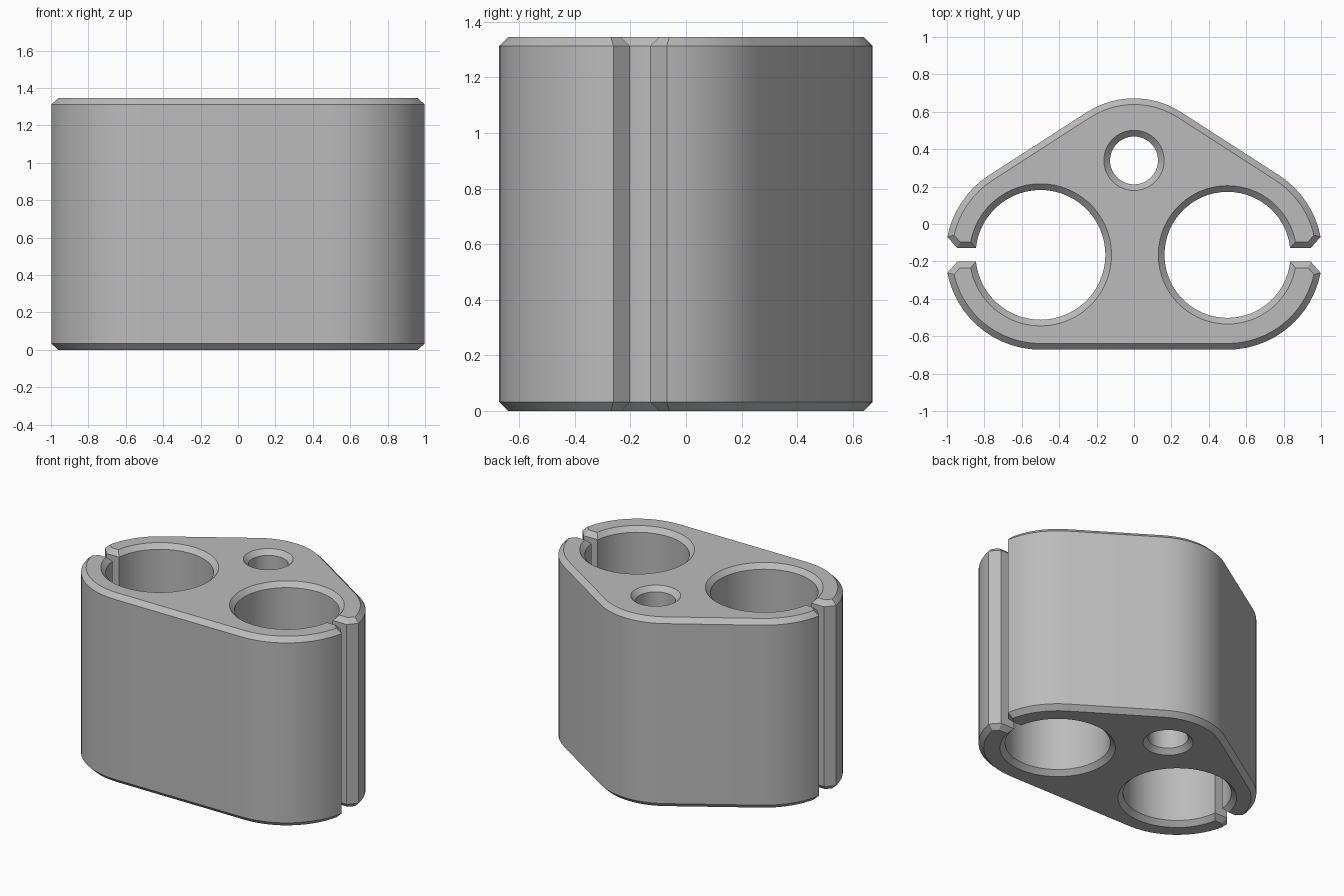
import bpy
import bmesh
from math import asin, cos, sin, radians, degrees
from mathutils import Vector

if "Cube" in bpy.data.objects:
    bpy.data.objects.remove(bpy.data.objects["Cube"], do_unlink=True)

HEIGHT, CHAMFER = 1.345, 0.033
LOBE_X, LOBE_Y, LOBE_R = 0.5, -0.165, 0.507      # two side lobes
BACK_Y, BACK_R = 0.207, 0.465                    # rounded back
LEFT_HOLE_R, RIGHT_HOLE_R = 0.337, 0.347
PIN_Y, PIN_R = 0.34, 0.128
GAP, GAP_X, LIP = 0.036, 0.945, 0.096            # slot half width, lip chamfer
TANGENT = 56.8                                   # direction of the slanted sides
STEP = 6


def arc(cx, cy, r, start, end):
    n = max(2, round(abs(end - start) / STEP))
    angles = [radians(start + (end - start) * i / n) for i in range(n + 1)]
    return [Vector((cx + r * cos(a), cy + r * sin(a))) for a in angles]


def inset(points, d):
    """Move a closed outline into the material, keeping mitred corners."""
    result = []
    for i, p in enumerate(points):
        a = (p - points[i - 1]).normalized()
        b = (points[(i + 1) % len(points)] - p).normalized()
        na, nb = Vector((-a.y, a.x)), Vector((-b.y, b.x))
        result.append(p + (na + nb) * d / (1 + na.dot(nb)))
    return result


# Outline: outer wall running through both slots and around both large holes
lip = degrees(asin(LIP / LOBE_R))
mouth_l = degrees(asin(GAP / LEFT_HOLE_R))
mouth_r = degrees(asin(GAP / RIGHT_HOLE_R))
upper, lower = LOBE_Y + GAP, LOBE_Y - GAP
outline = (
    [Vector((GAP_X, upper))]
    + arc(LOBE_X, LOBE_Y, LOBE_R, lip, TANGENT)
    + arc(0, BACK_Y, BACK_R, TANGENT, 180 - TANGENT)
    + arc(-LOBE_X, LOBE_Y, LOBE_R, 180 - TANGENT, 180 - lip)
    + [Vector((-GAP_X, upper))]
    + arc(-LOBE_X, LOBE_Y, RIGHT_HOLE_R, 180 - mouth_r, mouth_r - 180)
    + [Vector((-GAP_X, lower))]
    + arc(-LOBE_X, LOBE_Y, LOBE_R, 180 + lip, 270)
    + arc(LOBE_X, LOBE_Y, LOBE_R, 270, 360 - lip)
    + [Vector((GAP_X, lower))]
    + arc(LOBE_X, LOBE_Y, LEFT_HOLE_R, -mouth_l, mouth_l - 360)
)
pin_hole = arc(0, PIN_Y, PIN_R, 360, 0)[:-1]

# Walls with chamfered rims, then flat caps between the loops
bm = bmesh.new()
caps = {"bottom": [], "top": []}
for loop in (outline, pin_hole):
    rim = inset(loop, CHAMFER)
    levels = [(rim, 0), (loop, CHAMFER), (loop, HEIGHT - CHAMFER), (rim, HEIGHT)]
    rings = [[bm.verts.new((p.x, p.y, z)) for p in pts] for pts, z in levels]
    n = len(loop)
    for low, high in zip(rings, rings[1:]):
        for i in range(n):
            j = (i + 1) % n
            bm.faces.new((low[i], low[j], high[j], high[i]))
    for name, ring in (("bottom", rings[0]), ("top", rings[-1])):
        caps[name] += [bm.edges.get((ring[i - 1], ring[i])) for i in range(n)]
for edges in caps.values():
    bmesh.ops.triangle_fill(bm, edges=edges, use_beauty=True)
bmesh.ops.recalc_face_normals(bm, faces=bm.faces)

mesh = bpy.data.meshes.new("clip_block")
bm.to_mesh(mesh)
bm.free()
block = bpy.data.objects.new("clip_block", mesh)
bpy.context.collection.objects.link(block)

# Plain grey plastic
grey = bpy.data.materials.new("grey_plastic")
grey.use_nodes = True
colour = (0.5, 0.5, 0.5, 1)
grey.diffuse_color = colour
grey.node_tree.nodes["Principled BSDF"].inputs["Base Color"].default_value = colour
mesh.materials.append(grey)

bpy.ops.object.select_all(action="DESELECT")
block.select_set(True)
bpy.context.view_layer.objects.active = block
bpy.ops.object.shade_smooth_by_angle(angle=radians(30))
